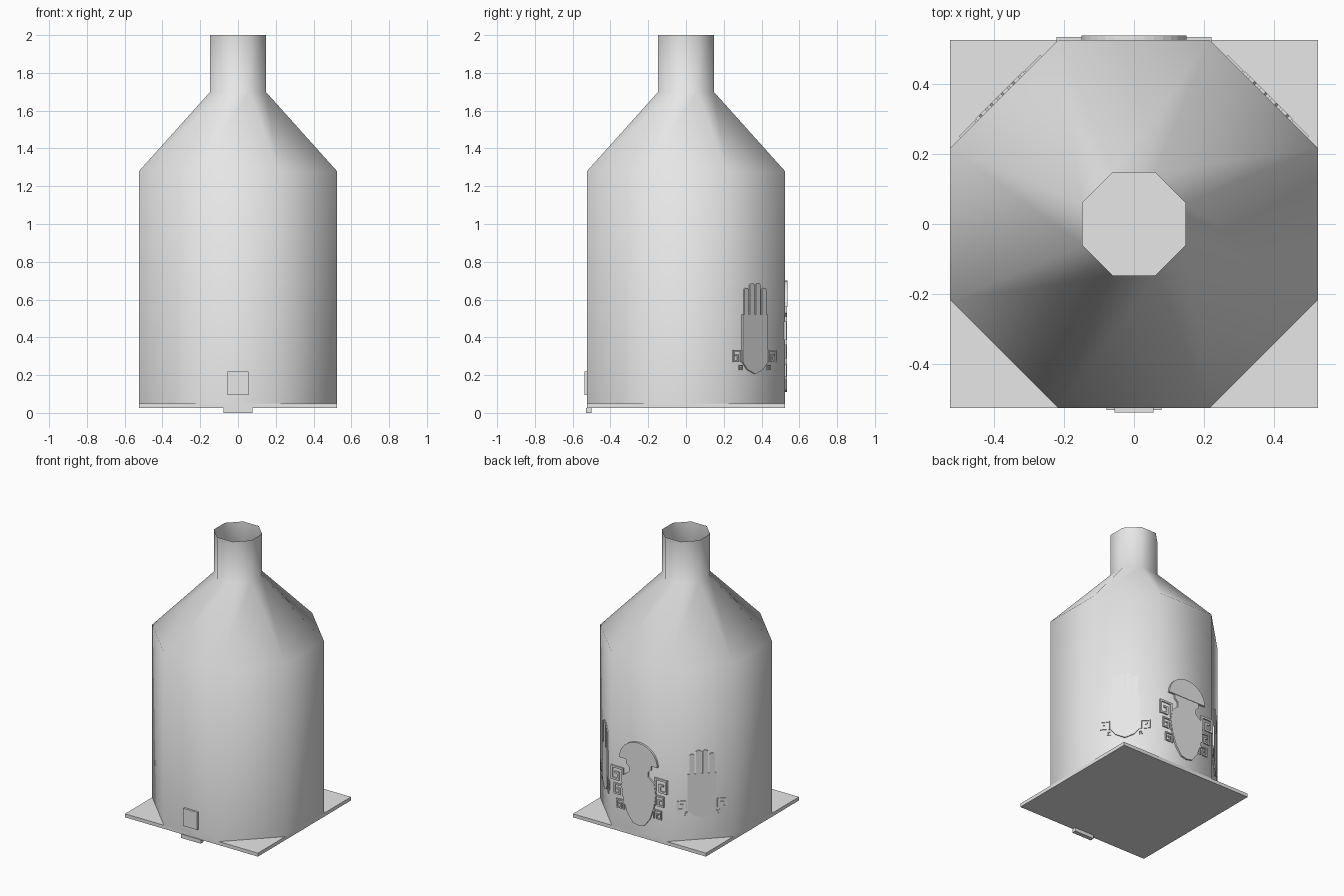
import bpy, bmesh
from math import pi, sin, cos
from mathutils import Vector

cube = bpy.data.objects.get("Cube")
if cube:
    bpy.data.objects.remove(cube)

grey = bpy.data.materials.new("plain grey")
grey.use_nodes = True
COLOUR = (0.8, 0.8, 0.8, 1)
grey.diffuse_color = COLOUR
grey.node_tree.nodes["Principled BSDF"].inputs["Base Color"].default_value = COLOUR

R = 0.524                 # distance from the axis to each flat wall
UP = Vector((0, 0, 1))


def finish(name, bm, smooth=False):
    mesh = bpy.data.meshes.new(name)
    bm.to_mesh(mesh)
    bm.free()
    mesh.materials.append(grey)
    for face in mesh.polygons:
        face.use_smooth = smooth
    obj = bpy.data.objects.new(name, mesh)
    bpy.context.collection.objects.link(obj)
    return obj


def box(name, x, y, z):
    bm = bmesh.new()
    bmesh.ops.create_cube(bm, size=1)
    for v in bm.verts:
        v.co = [lo + (hi - lo) * (c + 0.5) for c, (lo, hi) in zip(v.co, (x, y, z))]
    return finish(name, bm)


def relief(name, outlines, normal, across, depth):
    """Raise flat outlines (across, height) out of the wall facing normal."""
    bm = bmesh.new()
    for pts in outlines:
        ring = [normal * (R - 0.004) + across * u + UP * z for u, z in pts]
        face = bm.faces.new([bm.verts.new(p) for p in ring])
        out = bmesh.ops.extrude_face_region(bm, geom=[face])["geom"]
        moved = [g for g in out if isinstance(g, bmesh.types.BMVert)]
        bmesh.ops.translate(bm, verts=moved, vec=normal * (depth + 0.004))
    bmesh.ops.recalc_face_normals(bm, faces=bm.faces)
    return finish(name, bm)


def rect(u0, u1, z0, z1):
    return [(u0, z0), (u1, z0), (u1, z1), (u0, z1)]


def spiral(u, z, size, side):
    """Square spiral made of bars, with its centre at (u, z)."""
    path = [(-.5, -.5), (-.5, .5), (.5, .5), (.5, -.5), (-.1, -.5), (-.1, .05), (.15, .05)]
    w = size * 0.08
    bars = []
    for (a, b), (c, d) in zip(path, path[1:]):
        us = sorted((u + side * a * size, u + side * c * size))
        zs = sorted((z + b * size, z + d * size))
        bars.append(rect(us[0] - w, us[1] + w, zs[0] - w, zs[1] + w))
    return bars


# Open eight-sided body with sloping shoulder and neck
bm = bmesh.new()
rings = []
for radius, z in [(R, 0.05), (R, 1.28), (0.147, 1.70), (0.147, 2.0)]:
    corner = radius / cos(pi / 8)
    rings.append([bm.verts.new((corner * cos((i + .5) * pi / 4),
                                corner * sin((i + .5) * pi / 4), z)) for i in range(8)])
for low, high in zip(rings, rings[1:]):
    for i in range(8):
        j = (i + 1) % 8
        bm.faces.new((low[i], low[j], high[j], high[i]))
finish("bottle_body", bm, smooth=True)

# Base plate, front foot tab and front plaque
box("base_plate", (-R, R), (-R, R), (0.025, 0.05))
box("front_tab", (-0.078, 0.078), (-0.53, -0.50), (0, 0.027))
box("front_plaque", (-0.055, 0.055), (-0.538, -0.52), (0.095, 0.22))

# Back emblem: fan headdress over a tapering mask
BACK, ACROSS = Vector((0, 1, 0)), Vector((1, 0, 0))
fan = [(0.15 * cos(t * pi / 16), 0.56 + 0.14 * sin(t * pi / 16)) for t in range(17)]
relief("back_headdress", [fan], BACK, ACROSS, 0.014)
half = [(.045, .12), (.09, .18), (.12, .27), (.135, .36), (.122, .44),
        (.075, .475), (.075, .51), (.1, .53), (.1, .562)]
mask = [(0, .11)] + half + [(-u, z) for u, z in reversed(half)]
relief("back_mask", [mask], BACK, ACROSS, 0.011)
keys = []
for side in (-1, 1):
    for u, z, size in [(.172, .435, .085), (.16, .325, .065), (.145, .225, .055)]:
        keys += spiral(side * u, z, size, side)
relief("back_spirals", keys, BACK, ACROSS, 0.009)

# Hands with small spirals on both rear diagonal walls
for side, label in ((1, "left"), (-1, "right")):
    normal = Vector((side, 1, 0)).normalized()
    across = Vector((-side, 1, 0)).normalized()
    mid = -0.012
    palm = [(-.095, .52), (-.095, .27), (-.06, .23), (0, .205),
            (.06, .23), (.095, .27), (.095, .52)]
    parts = [[(mid + u, z) for u, z in palm]]
    for i, tip in enumerate((.66, .685, .685, .66)):
        u = mid + (i - 1.5) * 0.044
        parts.append([(u - .017, .515), (u + .017, .515), (u + .017, tip - .008),
                      (u + .009, tip), (u - .009, tip), (u - .017, tip - .008)])
    relief(label + "_hand", parts, normal, across, 0.008)
    keys = []
    for s in (-1, 1):
        keys += spiral(mid + s * 0.132, .302, .055, s)
        keys += spiral(mid + s * 0.105, .24, .022, s)
    relief(label + "_hand_spirals", keys, normal, across, 0.006)
